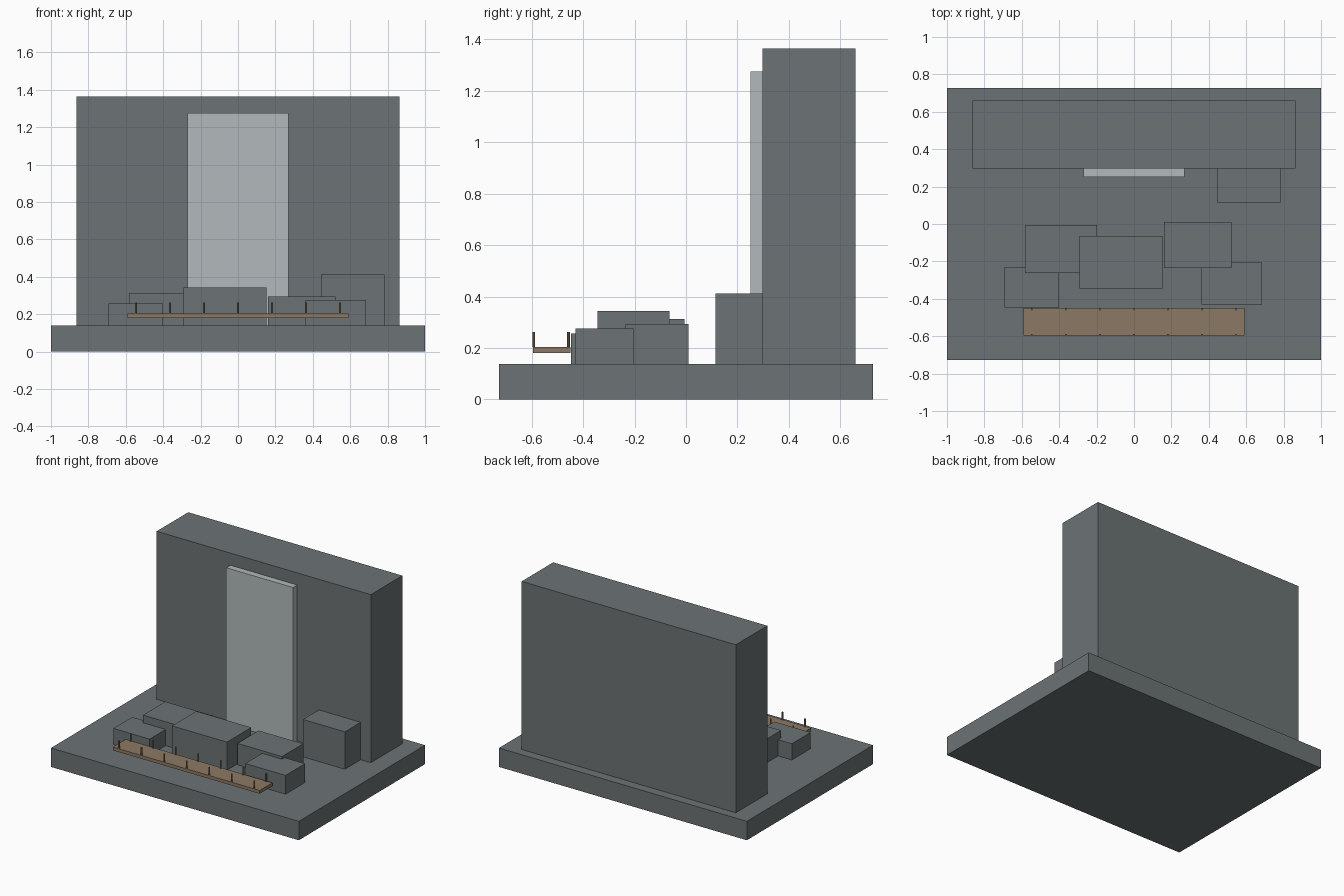
import bpy
import bmesh
from mathutils import Matrix

cube = bpy.data.objects.get("Cube")
if cube:
    bpy.data.objects.remove(cube, do_unlink=True)


def make_material(name, color):
    mat = bpy.data.materials.new(name)
    mat.use_nodes = True
    mat.diffuse_color = (*color, 1)
    bsdf = mat.node_tree.nodes["Principled BSDF"]
    bsdf.inputs["Base Color"].default_value = (*color, 1)
    bsdf.inputs["Roughness"].default_value = 0.8
    return mat


stone = make_material("grey stone", (0.15, 0.17, 0.177))
water = make_material("pale water", (0.445, 0.49, 0.503))
wood = make_material("brown wood", (0.262, 0.19, 0.128))


def add_object(name, bm, mat):
    mesh = bpy.data.meshes.new(name)
    bm.to_mesh(mesh)
    bm.free()
    mesh.materials.append(mat)
    obj = bpy.data.objects.new(name, mesh)
    bpy.context.collection.objects.link(obj)
    return obj


def add_box(name, mat, x, y, z):
    """Box spanning the (low, high) range on each axis."""
    bm = bmesh.new()
    spans = (x, y, z)
    centre = [(lo + hi) / 2 for lo, hi in spans]
    size = [hi - lo for lo, hi in spans]
    matrix = Matrix.Translation(centre) @ Matrix.Diagonal((*size, 1))
    bmesh.ops.create_cube(bm, size=1, matrix=matrix)
    return add_object(name, bm, mat)


# Ground slab, cliff and waterfall
GROUND = 0.138
add_box("ground_slab", stone, (-1, 1), (-0.727, 0.727), (0, GROUND))
add_box("cliff", stone, (-0.864, 0.864), (0.297, 0.66), (GROUND, 1.364))
add_box("waterfall", water, (-0.27, 0.27), (0.25, 0.297), (GROUND, 1.275))

# Boulders: x range, y range, top height
boulders = {
    "boulder_front_right": ((-0.693, -0.4), (-0.447, -0.23), 0.256),
    "boulder_back_right": ((-0.583, -0.197), (-0.262, -0.005), 0.312),
    "boulder_middle": ((-0.292, 0.152), (-0.345, -0.065), 0.343),
    "boulder_back_left": ((0.16, 0.52), (-0.235, 0.01), 0.294),
    "boulder_front_left": ((0.36, 0.685), (-0.43, -0.205), 0.275),
    "boulder_by_cliff": ((0.444, 0.782), (0.115, 0.297), 0.411),
}
for name, (x, y, top) in boulders.items():
    add_box(name, stone, x, y, (GROUND, top))

# Boardwalk deck
DECK_TOP = 0.204
add_box("boardwalk_deck", wood, (-0.592, 0.592), (-0.596, -0.45), (0.18, DECK_TOP))

# Short posts along both edges of the deck
POST_TOP = 0.262
bm = bmesh.new()
for y in (-0.592, -0.457):
    for i in range(-3, 4):
        place = Matrix.Translation((i * 0.182, y, (DECK_TOP + POST_TOP) / 2))
        bmesh.ops.create_cone(bm, cap_ends=True, segments=8, radius1=0.0055,
                              radius2=0.0055, depth=POST_TOP - DECK_TOP,
                              matrix=place)
add_object("boardwalk_posts", bm, wood)
